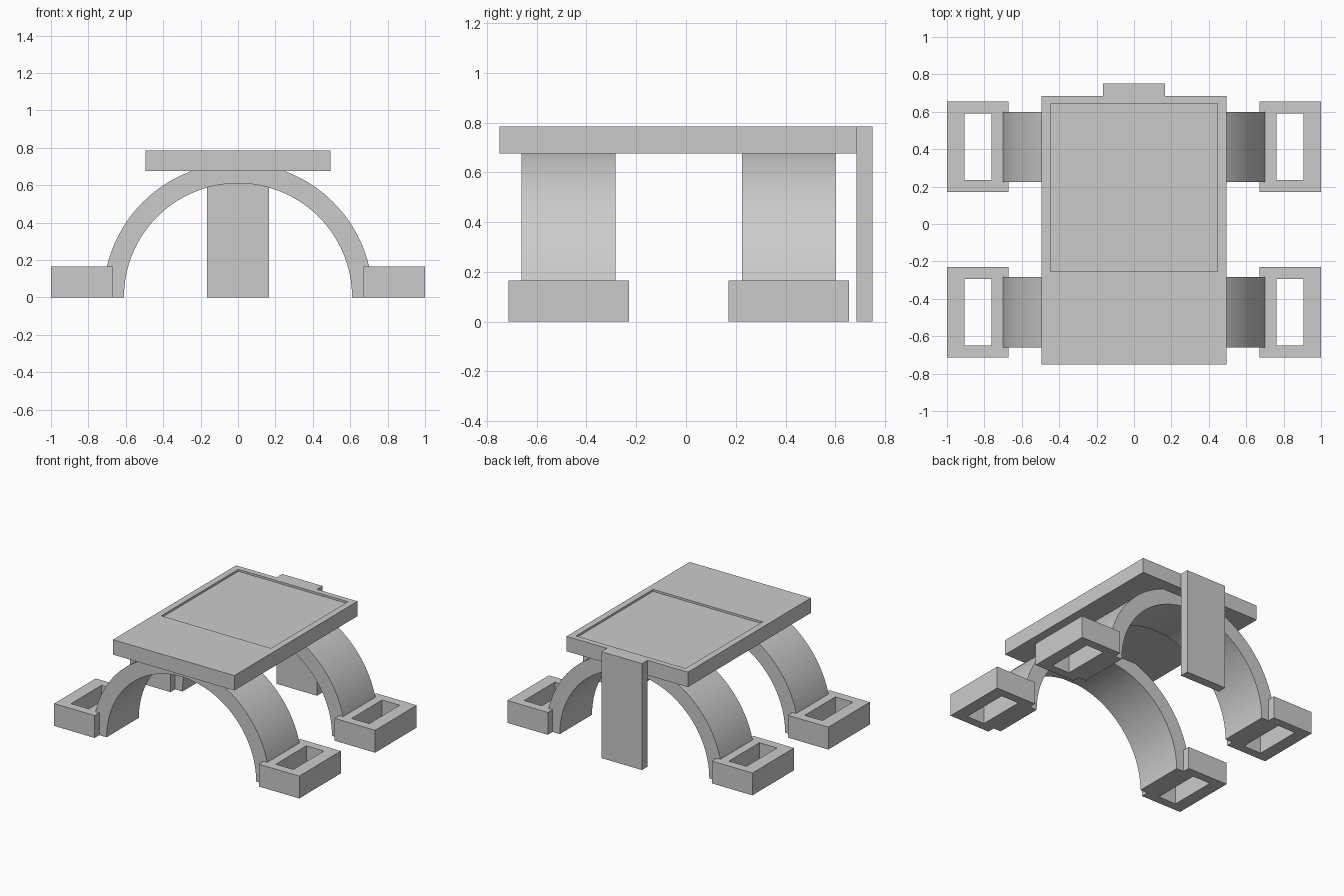
import bpy
import bmesh
import math

if "Cube" in bpy.data.objects:
    bpy.data.objects.remove(bpy.data.objects["Cube"], do_unlink=True)

grey = bpy.data.materials.new("plain_grey")
grey.use_nodes = True
COLOUR = (0.6, 0.6, 0.6, 1)
grey.diffuse_color = COLOUR
grey.node_tree.nodes["Principled BSDF"].inputs["Base Color"].default_value = COLOUR


def finish(name, bm):
    bmesh.ops.recalc_face_normals(bm, faces=bm.faces)
    mesh = bpy.data.meshes.new(name)
    bm.to_mesh(mesh)
    bm.free()
    mesh.materials.append(grey)
    obj = bpy.data.objects.new(name, mesh)
    bpy.context.collection.objects.link(obj)
    return obj


def loop(bm, rect, z):
    x0, x1, y0, y1 = rect
    return [bm.verts.new((x, y, z)) for x, y in ((x0, y0), (x1, y0), (x1, y1), (x0, y1))]


def bridge(bm, a, b):
    for i in range(len(a)):
        j = (i + 1) % len(a)
        bm.faces.new((a[i], a[j], b[j], b[i]))


def block(name, rect, z0, z1, hole=None, floor=None):
    """Box with an optional rectangular opening: a pocket down to floor, or right through."""
    bm = bmesh.new()
    low, high = loop(bm, rect, z0), loop(bm, rect, z1)
    bridge(bm, low, high)
    if hole is None:
        bm.faces.new(low)
        bm.faces.new(high)
    else:
        rim = loop(bm, hole, z1)
        base = loop(bm, hole, z0 if floor is None else floor)
        bridge(bm, high, rim)
        bridge(bm, rim, base)
        if floor is None:
            bridge(bm, base, low)
        else:
            bm.faces.new(base)
            bm.faces.new(low)
    return finish(name, bm)


def arch(name, inner, outer, y0, y1, steps=64):
    """Half ring standing on the ground, extruded along y."""
    bm = bmesh.new()
    sections = []
    for i in range(steps + 1):
        a = math.pi * i / steps
        c, s = math.cos(a), math.sin(a)
        sections.append([bm.verts.new((r * c, y, r * s))
                         for r, y in ((inner, y0), (outer, y0), (outer, y1), (inner, y1))])
    for a, b in zip(sections, sections[1:]):
        bridge(bm, a, b)
    bm.faces.new(sections[0])
    bm.faces.new(sections[-1])
    obj = finish(name, bm)
    bpy.ops.object.select_all(action="DESELECT")
    bpy.context.view_layer.objects.active = obj
    obj.select_set(True)
    bpy.ops.object.shade_smooth_by_angle(angle=math.radians(30))
    return obj


# Top slab with its shallow panel, and the rear post
block("top_slab", (-0.495, 0.495, -0.75, 0.685), 0.675, 0.785,
      hole=(-0.447, 0.447, -0.255, 0.643), floor=0.77)
block("rear_post", (-0.165, 0.165, 0.685, 0.75), 0, 0.785)

# Two arches, each ending in a pair of hollow feet
for end, y in (("front", -0.472), ("back", 0.412)):
    arch(end + "_arch", 0.61, 0.72, y - 0.188, y + 0.188)
    for side, sx in (("left", 1), ("right", -1)):
        xs = sorted((sx * 0.67, sx * 1.0))
        hx = sorted((sx * 0.763, sx * 0.907))
        block(f"{end}_{side}_foot", (*xs, y - 0.242, y + 0.242), 0, 0.165,
              hole=(*hx, y - 0.178, y + 0.178))
